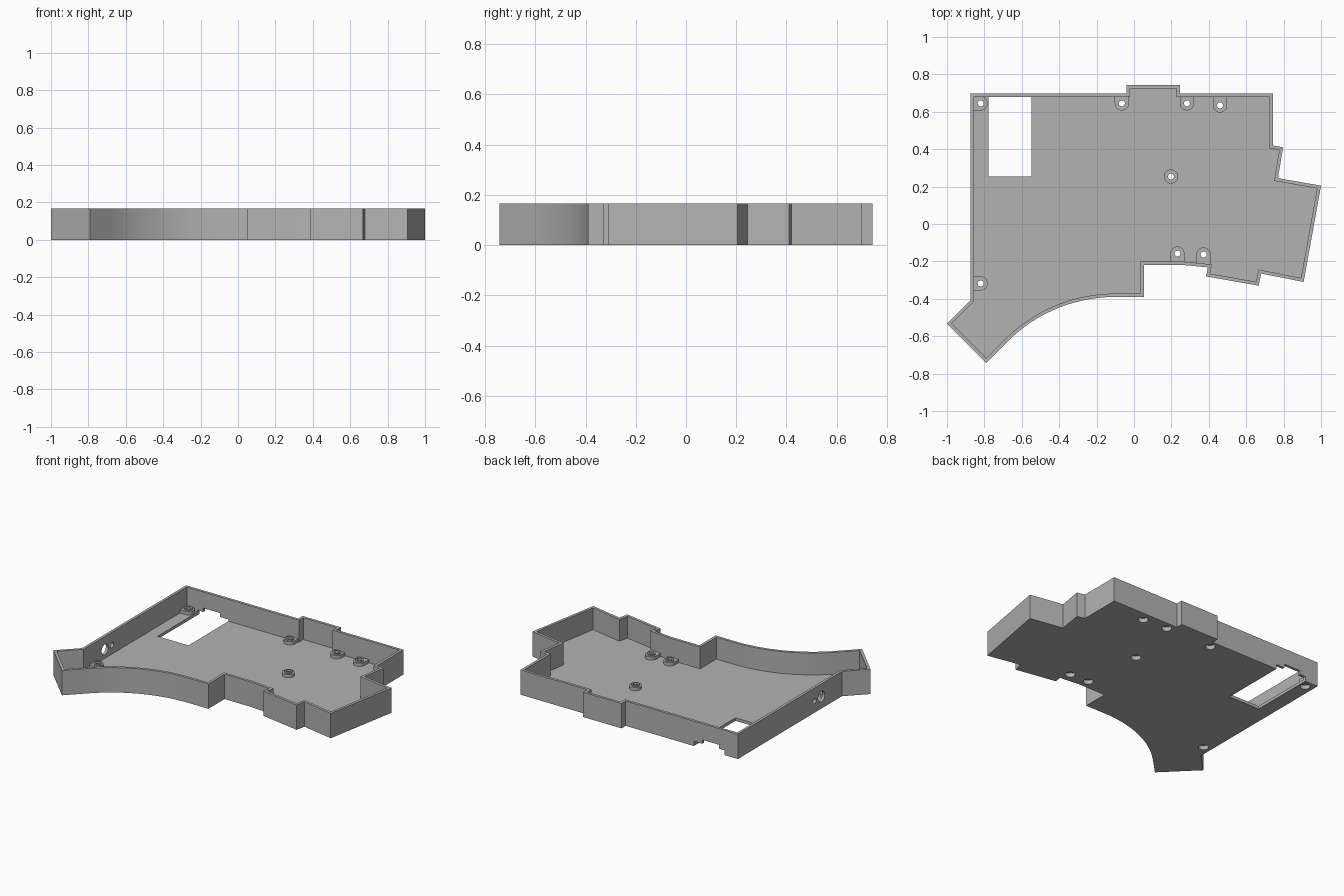
import bpy, bmesh
from math import sin, cos, pi, radians
from mathutils import Vector

if "Cube" in bpy.data.objects:
    bpy.data.objects.remove(bpy.data.objects["Cube"])

HEIGHT, FLOOR, WALL = 0.167, 0.02, 0.018
PAD_TOP, RING_TOP = 0.042, 0.05

grey = bpy.data.materials.new("plain grey")
grey.use_nodes = True
grey.diffuse_color = (0.45, 0.45, 0.45, 1)
grey.node_tree.nodes["Principled BSDF"].inputs["Base Color"].default_value = (0.45, 0.45, 0.45, 1)


def finish(name, bm):
    bmesh.ops.recalc_face_normals(bm, faces=bm.faces[:])
    mesh = bpy.data.meshes.new(name)
    bm.to_mesh(mesh)
    bm.free()
    mesh.materials.append(grey)
    obj = bpy.data.objects.new(name, mesh)
    bpy.context.collection.objects.link(obj)
    return obj


def prism(name, points, z0, z1):
    """Extrude a flat outline from z0 to z1."""
    bm = bmesh.new()
    face = bm.faces.new([bm.verts.new((p[0], p[1], z0)) for p in points])
    new = bmesh.ops.extrude_face_region(bm, geom=[face])["geom"]
    verts = [v for v in new if isinstance(v, bmesh.types.BMVert)]
    bmesh.ops.translate(bm, verts=verts, vec=(0, 0, z1 - z0))
    return finish(name, bm)


def box(name, x0, x1, y0, y1, z0, z1):
    return prism(name, [(x0, y0), (x1, y0), (x1, y1), (x0, y1)], z0, z1)


def circle(x, y, r, n=32):
    return [(x + r * cos(2 * pi * i / n), y + r * sin(2 * pi * i / n)) for i in range(n)]


def combine(obj, other, operation="DIFFERENCE"):
    """Apply a boolean, then discard the helper solid."""
    mod = obj.modifiers.new(operation.title(), "BOOLEAN")
    mod.operation, mod.object, mod.solver = operation, other, "EXACT"
    bpy.context.view_layer.objects.active = obj
    bpy.ops.object.modifier_apply(modifier=mod.name)
    bpy.data.objects.remove(other)


def inset(points, d):
    """Mitred inward offset of a clockwise outline."""
    out = []
    pts = [Vector(p) for p in points]
    for i, p in enumerate(pts):
        a = (p - pts[i - 1]).normalized()
        b = (pts[(i + 1) % len(pts)] - p).normalized()
        na, nb = Vector((a.y, -a.x)), Vector((b.y, -b.x))
        out.append(p + (na + nb) * d / (1 + na.dot(nb)))
    return out


def smooth(obj):
    bpy.ops.object.select_all(action="DESELECT")
    obj.select_set(True)
    bpy.context.view_layer.objects.active = obj
    bpy.ops.object.shade_smooth_by_angle(angle=radians(25))


# Outline: straight runs, then a concave sweep into the angled arm
outline = [(-0.875, 0.698), (-0.04, 0.698), (-0.04, 0.743), (0.245, 0.743),
           (0.245, 0.698), (0.743, 0.698), (0.743, 0.42), (0.797, 0.41),
           (0.77, 0.245), (1.0, 0.205), (0.907, -0.31), (0.68, -0.265),
           (0.667, -0.33), (0.385, -0.28), (0.395, -0.232), (0.25, -0.218),
           (0.053, -0.218), (0.053, -0.39)]
R = 0.816
for i in range(25):
    t = radians(45) * i / 24
    outline.append((-0.10 - R * sin(t), -0.39 - R * (1 - cos(t))))
outline += [(-0.79, -0.743), (-1.0, -0.533), (-0.875, -0.408)]

# Open tray with thin walls
tray = prism("tray", outline, 0, HEIGHT)
combine(tray, prism("cavity", inset(outline, WALL), FLOOR, 0.4))

# Floor window and the stepped slot below the back wall
combine(tray, box("window", -0.777, -0.547, 0.255, 0.681, -0.1, 0.03))
combine(tray, box("slot", -0.777, -0.547, 0.66, 0.8, -0.1, 0.032))
combine(tray, box("slot_step", -0.735, -0.61, 0.67, 0.8, -0.1, 0.058))

# Round ports through the side wall
for y, r in ((-0.19, 0.035), (-0.115, 0.018)):
    port = prism("port", circle(0, 0, r), -0.06, 0.06)
    port.rotation_euler = (0, pi / 2, 0)
    port.location = (-0.87, y, 0.08)
    bpy.context.view_layer.update()
    combine(tray, port)


# Screw bosses: x, y, direction to the wall in degrees, reach to the wall
def drills(x, y):
    return [prism("bore", circle(x, y, 0.016), -0.1, 0.2),
            prism("recess", circle(x, y, 0.031), -0.1, 0.028)]


bosses = [(-0.82, 0.645, 180, 0.045), (-0.065, 0.645, 90, 0.045),
          (0.283, 0.645, 90, 0.045), (0.46, 0.634, 90, 0.055),
          (0.198, 0.254, 0, 0), (0.232, -0.158, 270, 0.05),
          (0.372, -0.163, 270, 0.055), (-0.82, -0.318, 180, 0.045)]
for n, (x, y, heading, reach) in enumerate(bosses, 1):
    for d in drills(x, y):
        combine(tray, d)
    a = radians(heading)
    footprint = circle(x, y, 0.038)
    if reach:
        arc = [a + pi / 2 + pi * i / 16 for i in range(17)]
        footprint = [(x + 0.038 * cos(t), y + 0.038 * sin(t)) for t in arc]
        for px, py in (footprint[-1], footprint[0]):
            footprint.append((px + reach * cos(a), py + reach * sin(a)))
    boss = prism(f"screw_boss_{n}", footprint, 0.012, PAD_TOP)
    combine(boss, prism("ring", circle(x, y, 0.026), 0.015, RING_TOP), "UNION")
    for d in drills(x, y):
        combine(boss, d)
    smooth(boss)

smooth(tray)
